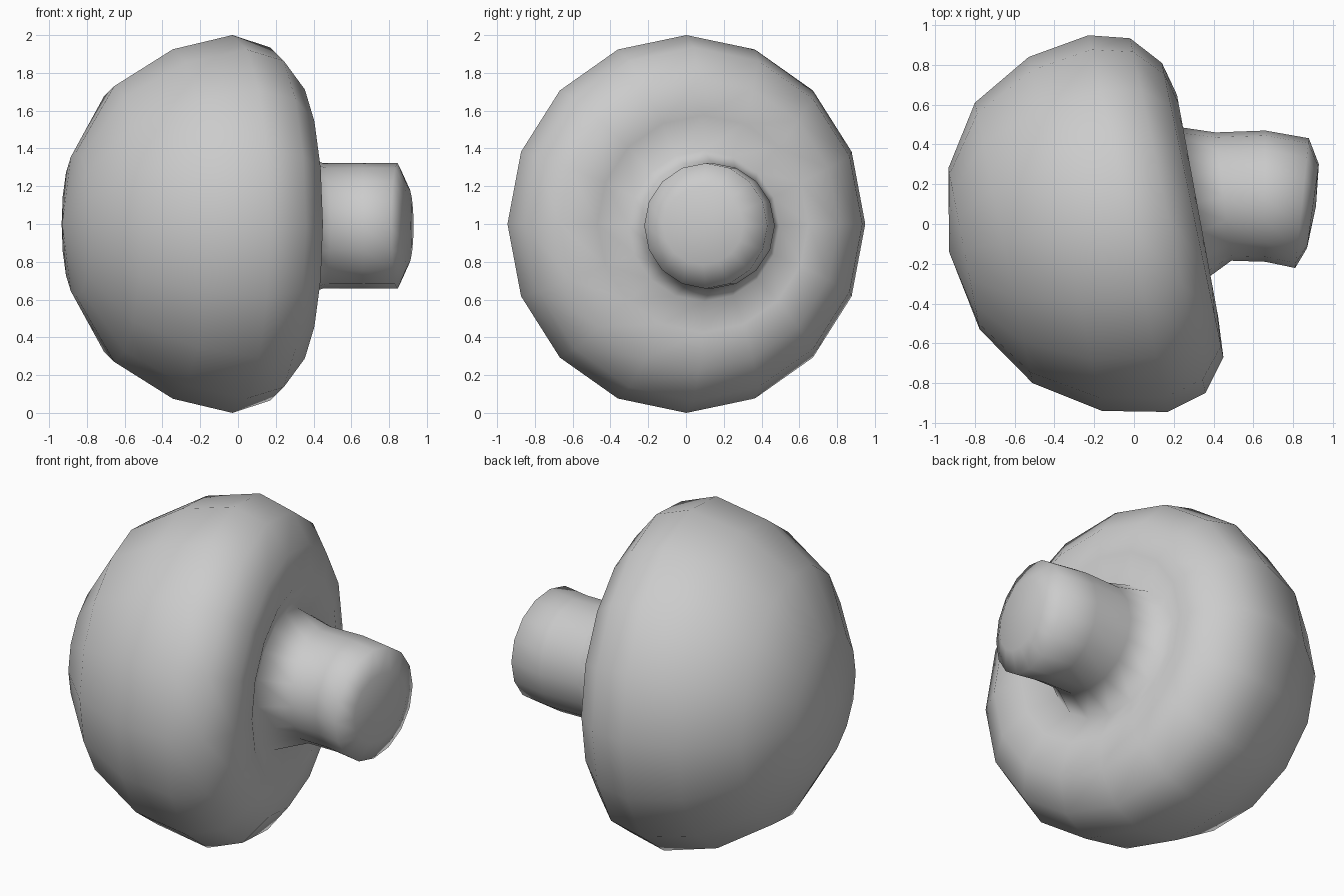
import bpy, bmesh
from math import cos, sin, radians, tau

if "Cube" in bpy.data.objects:
    bpy.data.objects.remove(bpy.data.objects["Cube"])

SIDES = 16

# Rings along the bent axis: centre x, centre y, radius across, radius in z, centre z, heading in degrees
cap_rings = [
    (-0.855, -0.125, 0.413, 0.385, 1.00, 11.0),
    (-0.655, -0.095, 0.720, 0.730, 1.00, 11.6),
    (-0.345, -0.050, 0.909, 0.925, 1.00, 11.7),
    (-0.030, 0.002, 0.968, 1.000, 1.00, 11.9),
    (0.170, 0.042, 0.912, 0.935, 1.00, 12.0),
    (0.295, 0.070, 0.756, 0.770, 1.00, 11.8),
    (0.320, 0.090, 0.569, 0.575, 1.00, 10.5),
]
stem_rings = [
    (0.255, 0.095, 0.405, 0.400, 0.99, 10.0),
    (0.450, 0.138, 0.325, 0.332, 0.99, 7.0),
    (0.660, 0.140, 0.330, 0.332, 0.99, 0.0),
    (0.845, 0.105, 0.328, 0.332, 0.99, -6.0),
    (0.900, 0.090, 0.213, 0.205, 0.99, -8.0),
]


def add_ring(bm, ring):
    x, y, r, rz, z, heading = ring
    h = radians(heading)
    verts = []
    for i in range(SIDES):
        a = tau * i / SIDES
        u = r * cos(a)
        verts.append(bm.verts.new((x - sin(h) * u, y + cos(h) * u, z + rz * sin(a))))
    return verts


def build(name, rings, start, end):
    """Skin the rings and close both ends with a fan to a pole."""
    bm = bmesh.new()
    loops = [add_ring(bm, r) for r in rings]
    first, last = bm.verts.new(start), bm.verts.new(end)
    for i in range(SIDES):
        j = (i + 1) % SIDES
        for a, b in zip(loops, loops[1:]):
            bm.faces.new((a[i], a[j], b[j], b[i]))
        bm.faces.new((first, loops[0][j], loops[0][i]))
        bm.faces.new((last, loops[-1][i], loops[-1][j]))
    bmesh.ops.recalc_face_normals(bm, faces=bm.faces)
    for f in bm.faces:
        f.smooth = True
    mesh = bpy.data.meshes.new(name)
    bm.to_mesh(mesh)
    bm.free()
    obj = bpy.data.objects.new(name, mesh)
    bpy.context.collection.objects.link(obj)
    return obj


# Cap and stem are one continuous skin, blending in the groove under the cap
build("mushroom_cap_and_stem", cap_rings + stem_rings,
      (-0.93, -0.14, 1.0), (0.915, 0.088, 0.99))
